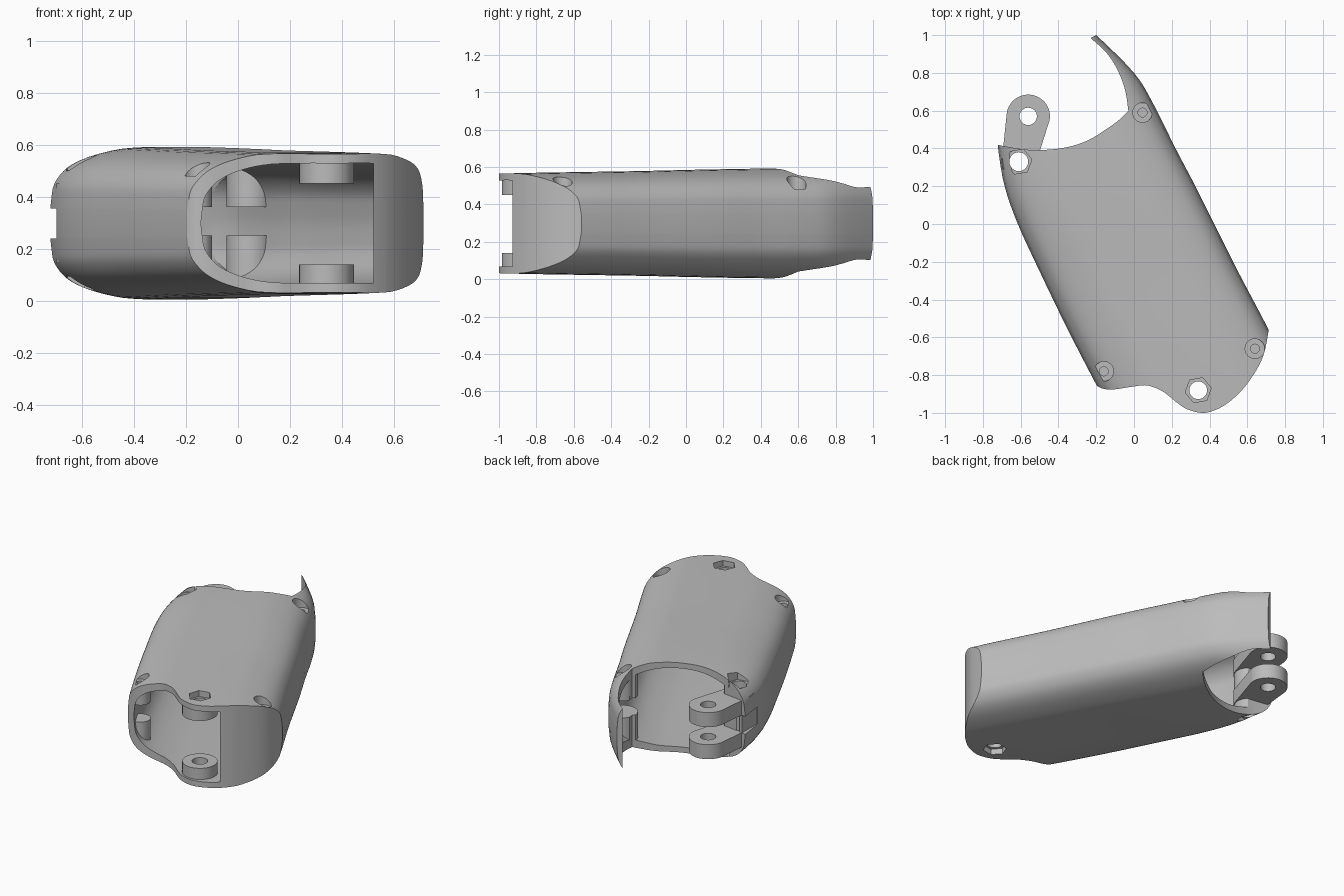
import bpy, bmesh, math

MID = 0.298  # height of the symmetry plane

old = bpy.data.objects.get("Cube")
if old:
    bpy.data.objects.remove(old, do_unlink=True)

grey = bpy.data.materials.new("mid_grey")
grey.use_nodes = True
grey.diffuse_color = (0.5, 0.5, 0.5, 1)
grey.node_tree.nodes["Principled BSDF"].inputs["Base Color"].default_value = (0.5, 0.5, 0.5, 1)


def smooth(pts, n=5):
    """Catmull-Rom curve through points of any dimension."""
    out = []
    for i in range(len(pts) - 1):
        a, b, c, d = (pts[max(0, min(len(pts) - 1, i + k))] for k in (-1, 0, 1, 2))
        for s in range(n):
            t = s / n
            out.append(tuple(q + 0.5 * t * (r - p + t * (2 * p - 5 * q + 4 * r - w + t * (3 * (q - r) + w - p)))
                             for p, q, r, w in zip(a, b, c, d)))
    return out + [tuple(pts[-1])]


def loft(name, rings):
    """Closed solid through equal rings of points."""
    bm = bmesh.new()
    loops = [[bm.verts.new(p) for p in ring] for ring in rings]
    n = len(loops[0])
    for a, b in zip(loops, loops[1:]):
        for i in range(n):
            j = (i + 1) % n
            bm.faces.new((a[i], a[j], b[j], b[i]))
    bm.faces.new(loops[0])
    bm.faces.new(loops[-1])
    bmesh.ops.recalc_face_normals(bm, faces=bm.faces)
    mesh = bpy.data.meshes.new(name)
    bm.to_mesh(mesh)
    bm.free()
    mesh.materials.append(grey)
    obj = bpy.data.objects.new(name, mesh)
    bpy.context.collection.objects.link(obj)
    return obj


def prism(name, outline, z0, z1):
    return loft(name, [[(x, y, z) for x, y in outline] for z in (z0, z1)])


def arc(c, r, start=0, end=360, n=32):
    full = end - start == 360
    steps = n if full else n + 1
    angles = [math.radians(start + (end - start) * i / n) for i in range(steps)]
    return [(c[0] + r * math.cos(a), c[1] + r * math.sin(a)) for a in angles]


def combine(obj, tool, operation):
    mod = obj.modifiers.new("combine", 'BOOLEAN')
    mod.operation, mod.solver, mod.object = operation, 'EXACT', tool
    bpy.context.view_layer.objects.active = obj
    bpy.ops.object.modifier_apply(modifier=mod.name)
    bpy.data.objects.remove(tool, do_unlink=True)


# Body: y, left edge, right edge, half height at each station
stations = smooth([
    (-1.15, -0.04, 0.98, 0.262), (-0.85, -0.2, 0.855, 0.27), (-0.56, -0.35, 0.713, 0.275),
    (-0.25, -0.5, 0.55, 0.28), (0, -0.615, 0.425, 0.286), (0.2, -0.685, 0.325, 0.29),
    (0.4, -0.72, 0.22, 0.293), (0.64, -0.74, 0.1, 0.293), (0.8, -0.75, 0, 0.293),
    (1, -0.75, -0.2, 0.293), (1.1, -0.75, -0.32, 0.293)], 4)
# Rounded side: distance in from the edge, half height
corner = smooth([(0, 0.05), (0.005, 0.1), (0.015, 0.15), (0.05, 0.2), (0.1, 0.235),
                 (0.17, 0.262), (0.27, 0.285), (0.37, 0.292)], 3)


def body_rings(inset, thin):
    rings = []
    for y, left, right, half in stations:
        side = [(d + inset, h * half / 0.292 - thin) for d, h in corner]
        top = [(left + d, h) for d, h in side] + [(right - d, h) for d, h in reversed(side)]
        rings.append([(x, y, MID + h) for x, h in top] + [(x, y, MID - h) for x, h in reversed(top)])
    return rings


# Plan outline of the two shaped ends
front = smooth([(-0.2, -0.855), (-0.16, -0.873), (-0.1, -0.875), (0, -0.86), (0.07, -0.855),
                (0.15, -0.885), (0.22, -0.94), (0.28, -0.98), (0.36, -1), (0.43, -0.985),
                (0.5, -0.945), (0.58, -0.87), (0.65, -0.77), (0.69, -0.68), (0.713, -0.56)])
fin = smooth([(-0.23, 0.985), (-0.14, 0.9), (-0.08, 0.8), (-0.045, 0.7), (-0.03, 0.6)])
rear = smooth([(-0.03, 0.6), (-0.08, 0.55), (-0.15, 0.5), (-0.25, 0.44), (-0.38, 0.402),
               (-0.55, 0.392), (-0.73, 0.42)])
plan = ([(-0.95, -0.6), (-0.4, -0.78)] + front + [(0.9, -0.4), (0.9, 1), (-0.2, 1)]
        + fin + rear[1:] + [(-0.95, 0.42)])

shell = loft("shell", body_rings(0, 0))
combine(shell, prism("end_trim", plan, -0.5, 1), 'INTERSECT')

# Cavity, kept clear of the curved front wall and the inner posts
cavity = loft("cavity", body_rings(0.045, 0.036))
room = smooth([(0.52, -0.87), (0.6, -0.75), (0.645, -0.66), (0.67, -0.5)])
combine(cavity, prism("room", [(-1.2, -1.3), (0.52, -1.3)] + room + [(1.2, -0.4), (1.2, 1.3), (-1.2, 1.3)],
                      -0.5, 1), 'INTERSECT')

hinge, pivot, lug_pin = (0.34, -0.88), (-0.61, 0.33), (-0.56, 0.57)
screws = [((0.045, 0.59), 0.09), ((0.64, -0.66), 0.07), ((-0.16, -0.78), 0.06)]
posts = [(hinge, 0.105, 0.14, 0.45)] + [(c, r, 0.25, 0.36) for c, r in screws]
for c, r, low, high in posts:
    combine(cavity, prism("lower_post", arc(c, r), -0.2, low), 'DIFFERENCE')
    combine(cavity, prism("upper_post", arc(c, r), high, 0.8), 'DIFFERENCE')
combine(cavity, prism("pivot_post", arc(pivot, 0.085), -0.2, 0.8), 'DIFFERENCE')
combine(shell, cavity, 'DIFFERENCE')

# Slot in the rear edge of the side wall
slot = [(-0.9, 0.26), (-0.695, 0.26), (-0.695, 0.6), (-0.9, 0.6)]
combine(shell, prism("slot", slot, 0.24, 0.355), 'DIFFERENCE')

# Rear lugs
lug = arc(lug_pin, 0.115, -10, 170) + arc(pivot, 0.09, 170, 350)
for low, high in ((0.145, 0.24), (0.355, 0.45)):
    combine(shell, prism("lug", lug, low, high), 'UNION')

# Pin holes and hexagonal nut recesses
for c, r in ((hinge, 0.047), (pivot, 0.05), (lug_pin, 0.046)):
    combine(shell, prism("pin_hole", arc(c, r, n=24), -0.3, 0.9), 'DIFFERENCE')
for c, depth in ((hinge, 0.232), (pivot, 0.205)):
    for low, high in ((MID + depth, 0.9), (-0.3, MID - depth)):
        combine(shell, prism("nut_recess", arc(c, 0.07, 10, 370, 6), low, high), 'DIFFERENCE')

# Screw recesses on the top
for c, r in screws:
    combine(shell, prism("screw_recess", arc(c, 0.052, n=24), 0.48, 0.9), 'DIFFERENCE')
    combine(shell, prism("screw_hole", arc(c, 0.024, n=16), 0.44, 0.9), 'DIFFERENCE')

shell.name = "hollow_limb_shell"
bpy.ops.object.select_all(action='DESELECT')
shell.select_set(True)
bpy.context.view_layer.objects.active = shell
bpy.ops.object.shade_smooth_by_angle(angle=math.radians(30))
